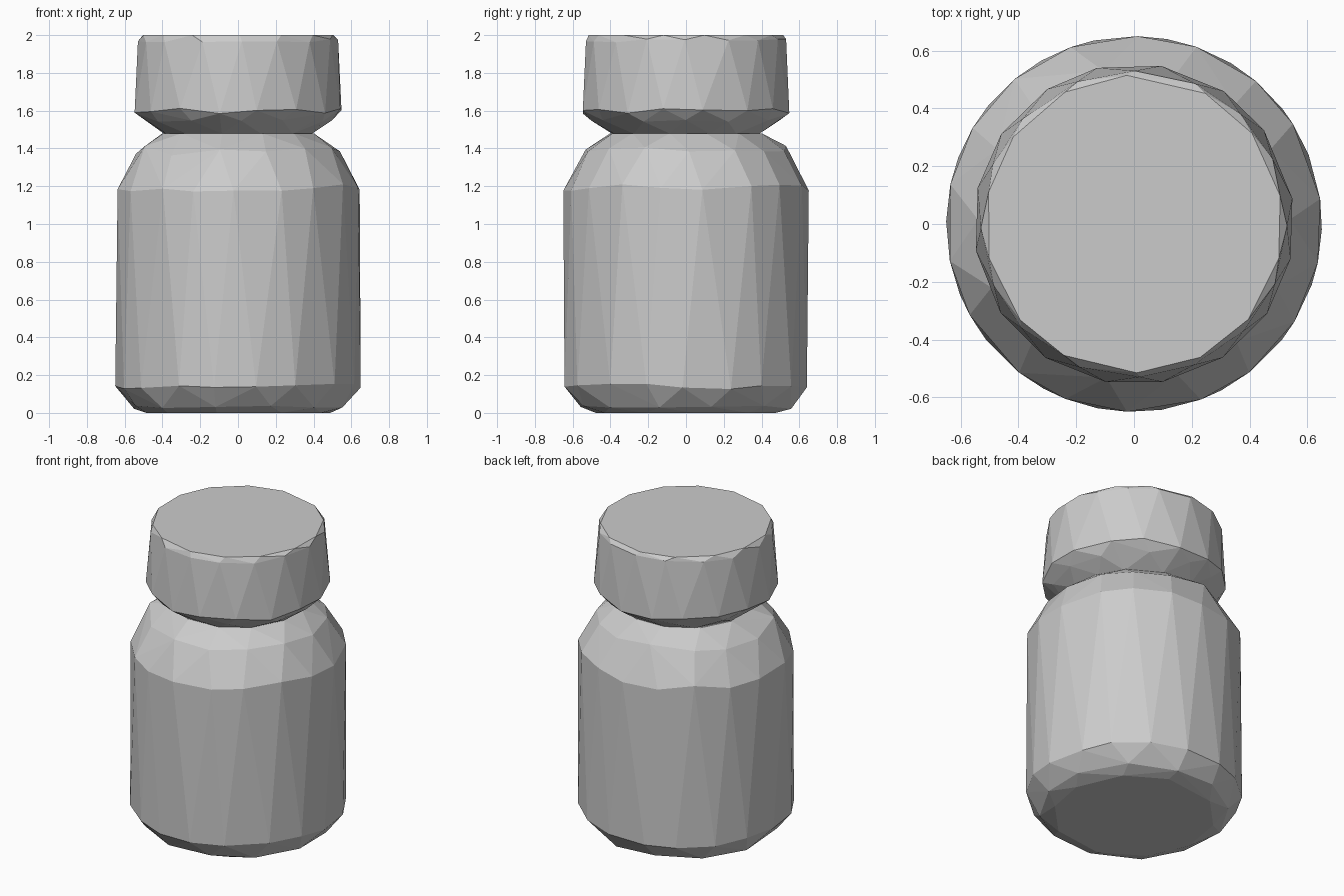
import bpy, bmesh, math, random

cube = bpy.data.objects.get("Cube")
if cube:
    bpy.data.objects.remove(cube, do_unlink=True)

random.seed(4)

# One plain grey for the whole jar
grey = bpy.data.materials.new("plain_grey")
grey.use_nodes = True
colour = (0.6, 0.6, 0.6, 1)
grey.diffuse_color = colour
grey.node_tree.nodes["Principled BSDF"].inputs["Base Color"].default_value = colour


def faceted_part(name, rings, wobble):
    """Wrap staggered rings (radius, height, sides, turn, uneven) in a flat-faced hull."""
    bm = bmesh.new()
    for radius, z, sides, turn, uneven in rings:
        for i in range(sides):
            a = math.tau * (i + turn + random.uniform(-wobble, wobble)) / sides
            h = z + random.uniform(-uneven, uneven)
            bm.verts.new((radius * math.cos(a), radius * math.sin(a), h))
    hull = bmesh.ops.convex_hull(bm, input=bm.verts)
    loose = {v for v in hull["geom_interior"] + hull["geom_unused"]
             if isinstance(v, bmesh.types.BMVert) and v.is_valid and not v.link_faces}
    bmesh.ops.delete(bm, geom=list(loose), context='VERTS')
    bmesh.ops.dissolve_limit(bm, angle_limit=math.radians(1),
                             verts=bm.verts, edges=bm.edges)
    bmesh.ops.recalc_face_normals(bm, faces=bm.faces)
    mesh = bpy.data.meshes.new(name)
    bm.to_mesh(mesh)
    bm.free()
    mesh.materials.append(grey)
    obj = bpy.data.objects.new(name, mesh)
    bpy.context.collection.objects.link(obj)
    return obj


# Rounded jar body: base, foot bevel, wall, shoulder, mouth
faceted_part("jar_body", [
    (0.49, 0.0, 10, 0.2, 0),
    (0.57, 0.03, 12, 0.5, 0.01),
    (0.65, 0.14, 18, 0.0, 0.015),
    (0.65, 1.19, 18, 0.5, 0.02),
    (0.54, 1.39, 14, 0.0, 0.03),
    (0.41, 1.48, 12, 0.5, 0),
], 0.12)

# Lid: narrow underside, flared rim, slightly tapered wall, flat top
faceted_part("lid", [
    (0.40, 1.478, 12, 0.5, 0),
    (0.50, 1.55, 12, 0.0, 0.01),
    (0.555, 1.60, 16, 0.5, 0.015),
    (0.53, 1.97, 16, 0.0, 0.01),
    (0.515, 2.0, 14, 0.5, 0),
], 0.12)
